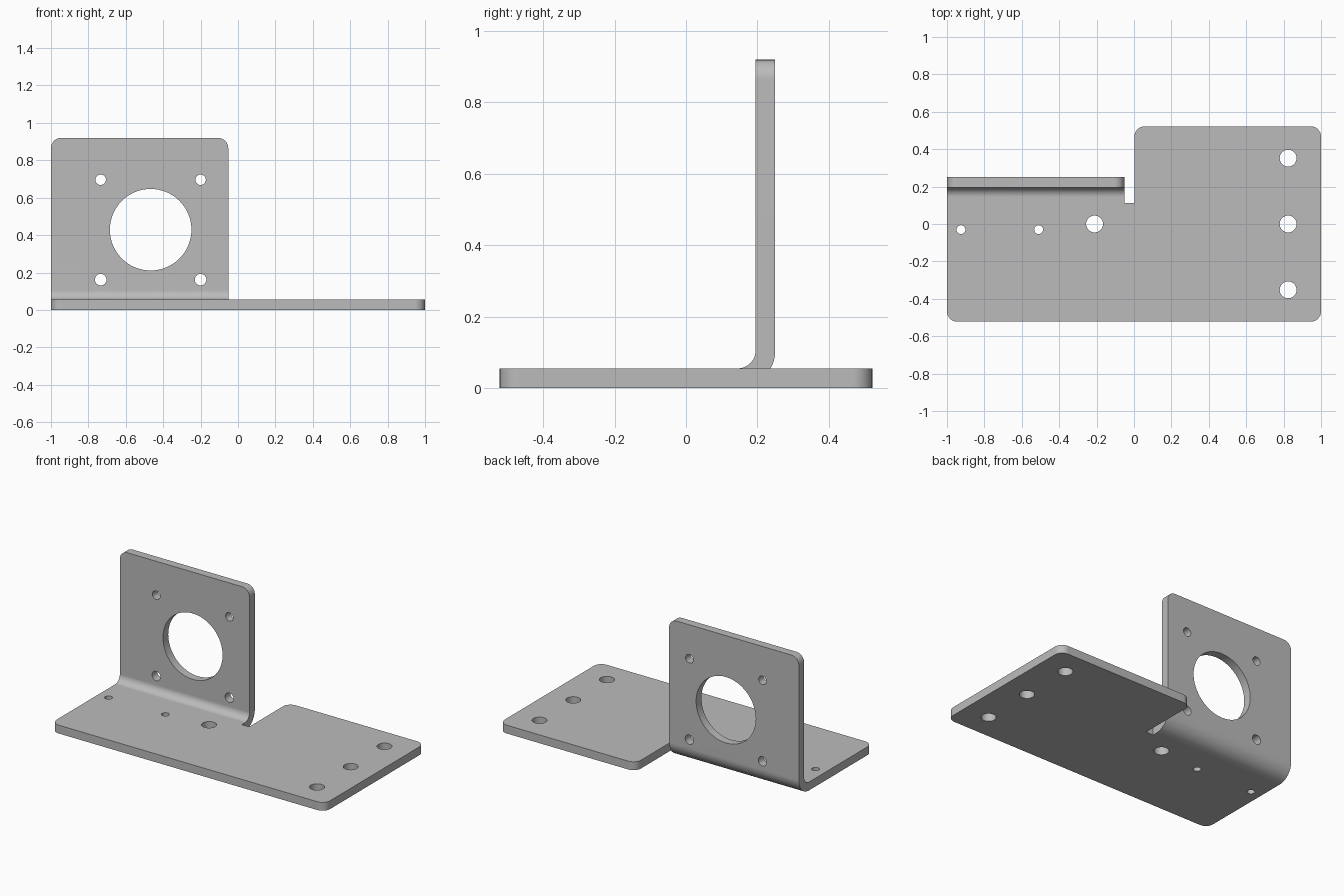
import bpy, bmesh, math
from mathutils import Vector

cube = bpy.data.objects.get("Cube")
if cube:
    bpy.data.objects.remove(cube, do_unlink=True)

THICK = 0.055
BEND_START, BEND_SPAN, BEND_STEPS = 0.145, 0.1, 12
OUTER = 0.105                       # outer bend radius
BEND_END = BEND_START + BEND_SPAN
FRONT, BACK = -0.522, 0.522
WALL_EDGE, NOTCH_EDGE, NOTCH_Y = -0.052, 0.002, 0.113
WALL_TOP = 0.92


def unfold(z):
    """Height on the upright wall -> distance along the flat sheet."""
    return BEND_END + z - OUTER


def rounded_outline(corners, steps=8):
    """Polygon from (x, y, radius) with right-angle corners filleted."""
    pts = []
    for i, (x, y, r) in enumerate(corners):
        p = Vector((x, y, 0))
        if r == 0:
            pts.append(p)
            continue
        before = (Vector((*corners[i - 1][:2], 0)) - p).normalized() * r
        after = (Vector((*corners[(i + 1) % len(corners)][:2], 0)) - p).normalized() * r
        centre = p + before + after
        for k in range(steps + 1):
            a = math.pi / 2 * k / steps
            pts.append(centre - after * math.cos(a) - before * math.sin(a))
    return pts


def circle(x, y, r, steps):
    return [Vector((x + r * math.cos(math.tau * k / steps),
                    y + r * math.sin(math.tau * k / steps), 0)) for k in range(steps)]


# Flat sheet outline: base plate, relief notch and unfolded wall
R = 0.055
loops = [rounded_outline([
    (-1, FRONT, R), (1, FRONT, R), (1, BACK, R), (NOTCH_EDGE, BACK, R),
    (NOTCH_EDGE, NOTCH_Y, 0), (WALL_EDGE, NOTCH_Y, 0),
    (WALL_EDGE, unfold(WALL_TOP), R), (-1, unfold(WALL_TOP), R)])]

# Base plate holes
for x, y in ((0.824, 0.352), (0.824, 0), (0.824, -0.352), (-0.211, 0)):
    loops.append(circle(x, y, 0.045, 32))
for x in (-0.925, -0.51):
    loops.append(circle(x, -0.03, 0.0235, 24))

# Wall holes: large opening with four mounting holes around it
MID_X, MID_Z, PITCH = -0.467, 0.429, 0.267
loops.append(circle(MID_X, unfold(MID_Z), 0.218, 64))
for side in (-1, 1):
    for level, radius in ((-1, 0.031), (1, 0.028)):
        loops.append(circle(MID_X + side * PITCH, unfold(MID_Z + level * PITCH), radius, 24))

# Fill the outline around the holes and give it thickness
bm = bmesh.new()
edges = []
for loop in loops:
    verts = [bm.verts.new(p) for p in loop]
    edges += [bm.edges.new((verts[i - 1], verts[i])) for i in range(len(verts))]
bmesh.ops.triangle_fill(bm, edges=edges, use_beauty=True, use_dissolve=False)
ext = bmesh.ops.extrude_face_region(bm, geom=bm.faces[:])
bmesh.ops.translate(bm, vec=(0, 0, THICK),
                    verts=[g for g in ext["geom"] if isinstance(g, bmesh.types.BMVert)])

# Cut bend lines, then fold the wall upright
for i in range(BEND_STEPS + 1):
    bmesh.ops.bisect_plane(bm, geom=bm.verts[:] + bm.edges[:] + bm.faces[:], dist=1e-5,
                           plane_co=(0, BEND_START + BEND_SPAN * i / BEND_STEPS, 0),
                           plane_no=(0, 1, 0))
for v in bm.verts:
    x, y, z = v.co
    if x < -0.025 and y > BEND_START:
        angle = min((y - BEND_START) / BEND_SPAN, 1) * math.pi / 2
        radius = OUTER - z
        v.co.y = BEND_START + radius * math.sin(angle)
        v.co.z = OUTER - radius * math.cos(angle) + max(y - BEND_END, 0)
bmesh.ops.recalc_face_normals(bm, faces=bm.faces[:])

mesh = bpy.data.meshes.new("folded_bracket")
bm.to_mesh(mesh)
bm.free()
bracket = bpy.data.objects.new("folded_bracket", mesh)
bpy.context.collection.objects.link(bracket)

# Plain grey metal
grey = bpy.data.materials.new("grey_metal")
grey.use_nodes = True
colour = (0.5, 0.5, 0.5, 1)
grey.diffuse_color = colour
grey.node_tree.nodes["Principled BSDF"].inputs["Base Color"].default_value = colour
mesh.materials.append(grey)

# Smooth bend and hole walls, crisp sheet edges
bpy.ops.object.select_all(action="DESELECT")
bracket.select_set(True)
bpy.context.view_layer.objects.active = bracket
bpy.ops.object.shade_smooth_by_angle(angle=math.radians(30))
weighted = bracket.modifiers.new("clean_normals", "WEIGHTED_NORMAL")
weighted.keep_sharp = True
